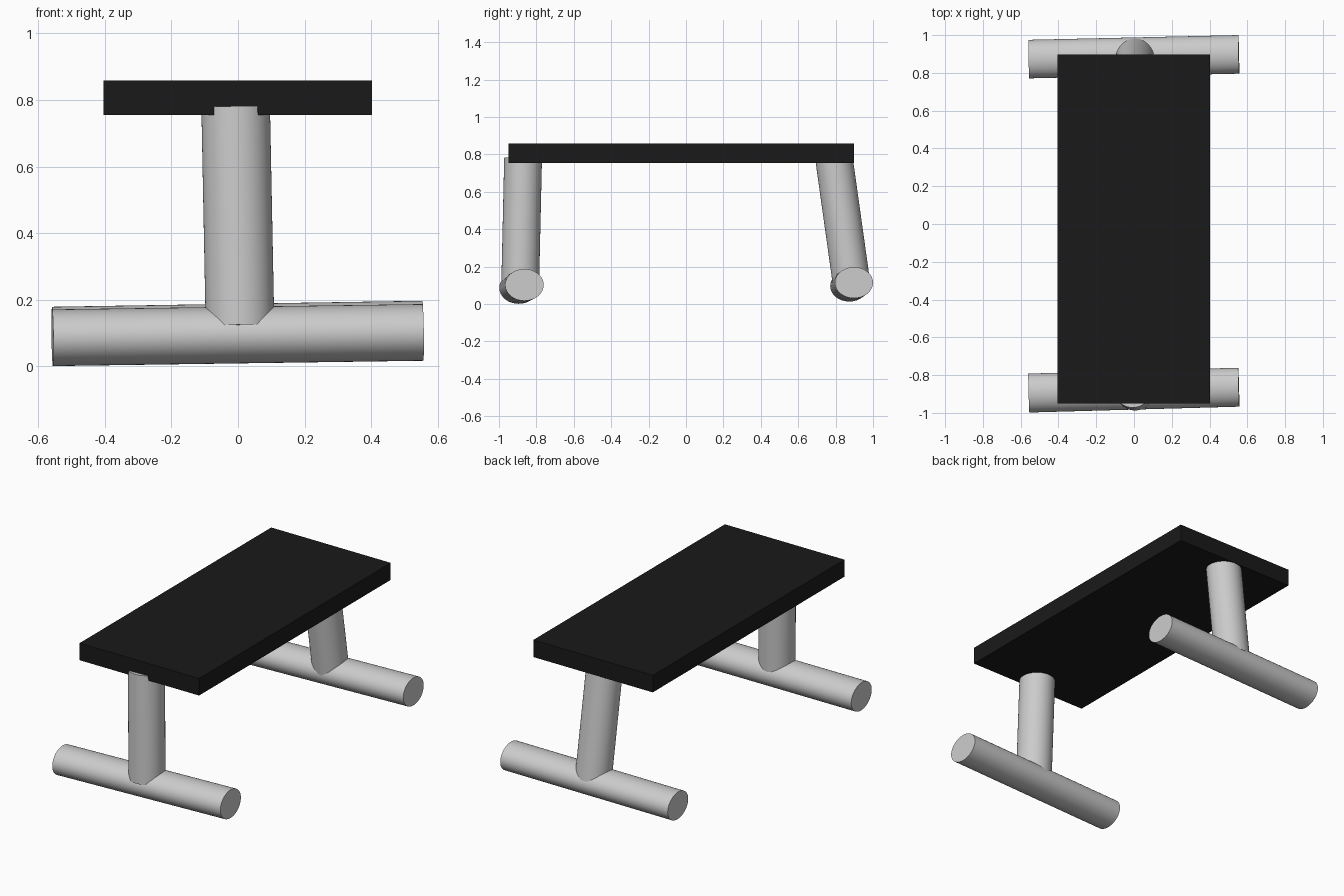
import bpy
from mathutils import Matrix, Vector

if "Cube" in bpy.data.objects:
    bpy.data.objects.remove(bpy.data.objects["Cube"])


def rod(name, a, b, side, r_side, r_other):
    """Smooth elliptical rod from a to b; r_side is the radius along 'side'."""
    a, b = Vector(a), Vector(b)
    d = (b - a).normalized()
    u = Vector(side)
    u = (u - d * u.dot(d)).normalized()
    w = d.cross(u)
    bpy.ops.mesh.primitive_cylinder_add(vertices=64, radius=1, depth=(b - a).length)
    ob = bpy.context.object
    ob.name = name
    frame = Matrix((u * r_side, w * r_other, d)).transposed().to_4x4()
    ob.data.transform(Matrix.Translation((a + b) / 2) @ frame)
    bpy.ops.object.shade_smooth_by_angle()
    return ob


# Table top
bpy.ops.mesh.primitive_cube_add(size=1, location=(-0.001, -0.026, 0.806))
top = bpy.context.object
top.name = "table_top"
top.scale = (0.806, 1.846, 0.104)
black = bpy.data.materials.new("black")
black.diffuse_color = (0.01, 0.01, 0.01, 1)
black.use_nodes = True
black.node_tree.nodes["Principled BSDF"].inputs["Base Color"].default_value = black.diffuse_color
top.data.materials.append(black)

# Floor bars, slightly skewed
rod("front_foot", (-0.557, -0.895, 0.086), (0.555, -0.864, 0.102), (0, 1, 0), 0.103, 0.085)
rod("back_foot", (-0.557, 0.873, 0.096), (0.555, 0.898, 0.114), (0, 1, 0), 0.102, 0.083)

# Leaning posts
rod("front_post", (0.006, -0.886, 0.123), (-0.007, -0.871, 0.779), (1, 0, 0), 0.103, 0.101)
rod("back_post", (0.006, 0.883, 0.123), (-0.007, 0.791, 0.779), (1, 0, 0), 0.103, 0.1)
